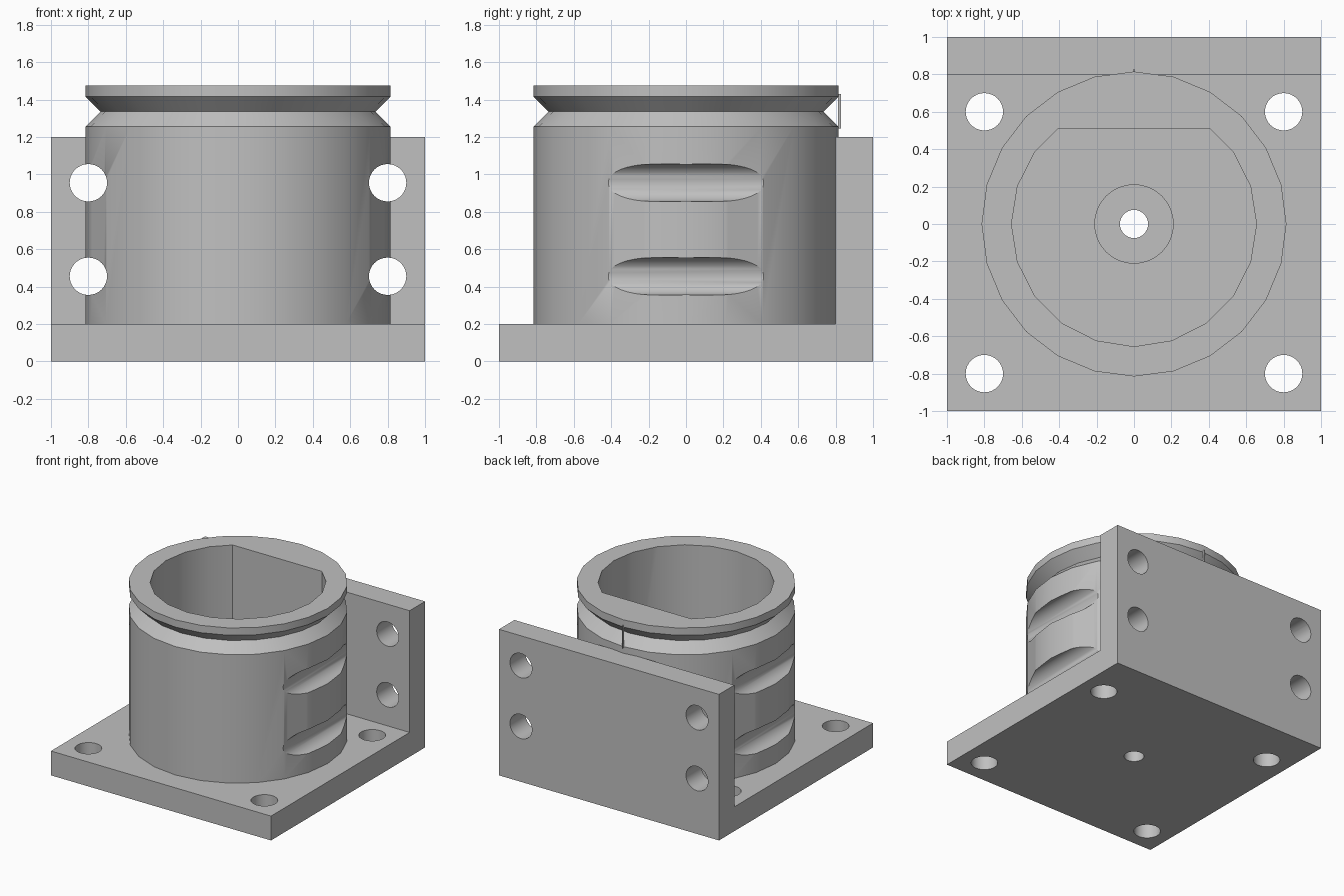
import bpy, bmesh, math
from mathutils import Matrix

cube = bpy.data.objects.get("Cube")
if cube:
    bpy.data.objects.remove(cube, do_unlink=True)

grey = bpy.data.materials.new("plain grey")
grey.use_nodes = True
COLOUR = (0.53, 0.53, 0.53, 1)
grey.diffuse_color = COLOUR
grey.node_tree.nodes["Principled BSDF"].inputs["Base Color"].default_value = COLOUR


def finish(bm, name):
    bmesh.ops.recalc_face_normals(bm, faces=bm.faces)
    mesh = bpy.data.meshes.new(name)
    bm.to_mesh(mesh)
    bm.free()
    mesh.materials.append(grey)
    obj = bpy.data.objects.new(name, mesh)
    bpy.context.collection.objects.link(obj)
    return obj


def lathe(name, profile, sides, matrix=Matrix()):
    """Closed solid from (radius, height) pairs around z."""
    bm = bmesh.new()
    rings = []
    for r, z in profile:
        angles = [2 * math.pi * i / sides for i in range(sides)]
        rings.append([bm.verts.new((r * math.sin(a), r * math.cos(a), z)) for a in angles])
    for low, high in zip(rings, rings[1:]):
        for i in range(sides):
            j = (i + 1) % sides
            bm.faces.new((low[i], low[j], high[j], high[i]))
    bm.faces.new(rings[0])
    bm.faces.new(rings[-1])
    bm.transform(matrix)
    return finish(bm, name)


def extrude_x(name, outline, half):
    """Solid from a (y, z) outline, extruded along x."""
    bm = bmesh.new()
    face = bm.faces.new([bm.verts.new((-half, y, z)) for y, z in outline])
    new = bmesh.ops.extrude_face_region(bm, geom=[face])["geom"]
    bmesh.ops.translate(bm, vec=(2 * half, 0, 0),
                        verts=[v for v in new if isinstance(v, bmesh.types.BMVert)])
    return finish(bm, name)


def boolean(target, other, operation):
    mod = target.modifiers.new(operation, "BOOLEAN")
    mod.operation, mod.solver, mod.object = operation, "EXACT", other
    other.hide_render = True
    bpy.context.view_layer.objects.active = target
    bpy.ops.object.modifier_apply(modifier=mod.name)
    bpy.data.objects.remove(other, do_unlink=True)


# L-shaped bracket: base plate and back plate
body = extrude_x("mounting_bracket",
                 [(-1, 0), (1, 0), (1, 1.2), (0.8, 1.2), (0.8, 0.2), (-1, 0.2)], 1)

# Round cup with a V groove below the rim
cup = lathe("cup", [(0.815, 0.1), (0.815, 1.255), (0.735, 1.335),
                    (0.815, 1.415), (0.815, 1.475)], 24)
boolean(body, cup, "UNION")

# Pocket with a flat at the back
pocket = lathe("pocket", [(0.655, 0.2), (0.655, 1.7)], 20)
bm = bmesh.new()
bm.from_mesh(pocket.data)
cut = bmesh.ops.bisect_plane(bm, geom=bm.verts[:] + bm.edges[:] + bm.faces[:],
                             plane_co=(0, 0.51, 0), plane_no=(0, 1, 0), clear_outer=True)
bmesh.ops.holes_fill(bm, edges=[e for e in bm.edges if e.is_boundary])
bm.to_mesh(pocket.data)
bm.free()
boolean(body, pocket, "DIFFERENCE")

# Counterbored hole in the middle of the floor
boolean(body, lathe("counterbore", [(0.21, 0.1), (0.21, 0.4)], 32), "DIFFERENCE")
boolean(body, lathe("centre_hole", [(0.075, -0.2), (0.075, 0.3)], 32), "DIFFERENCE")

# Screw holes: down through the base, and along y through back plate and cup sides
for x in (-0.8, 0.8):
    for y in (-0.8, 0.6):
        hole = lathe("base_hole", [(0.1, -0.2), (0.1, 0.4)], 32, Matrix.Translation((x, y, 0)))
        boolean(body, hole, "DIFFERENCE")
    for z in (0.455, 0.955):
        turn = Matrix.Translation((x, 0, z)) @ Matrix.Rotation(math.pi / 2, 4, "X")
        hole = lathe("back_hole", [(0.1, -1.3), (0.1, 1.3)], 32, turn)
        boolean(body, hole, "DIFFERENCE")

# Thin sliver standing at the back of the groove
extrude_x("groove_sliver", [(0.813, 1.245), (0.828, 1.245), (0.828, 1.43), (0.813, 1.43)], 0.004)

bpy.ops.object.select_all(action="DESELECT")
body.select_set(True)
bpy.context.view_layer.objects.active = body
bpy.ops.object.shade_smooth_by_angle(angle=math.radians(30))
